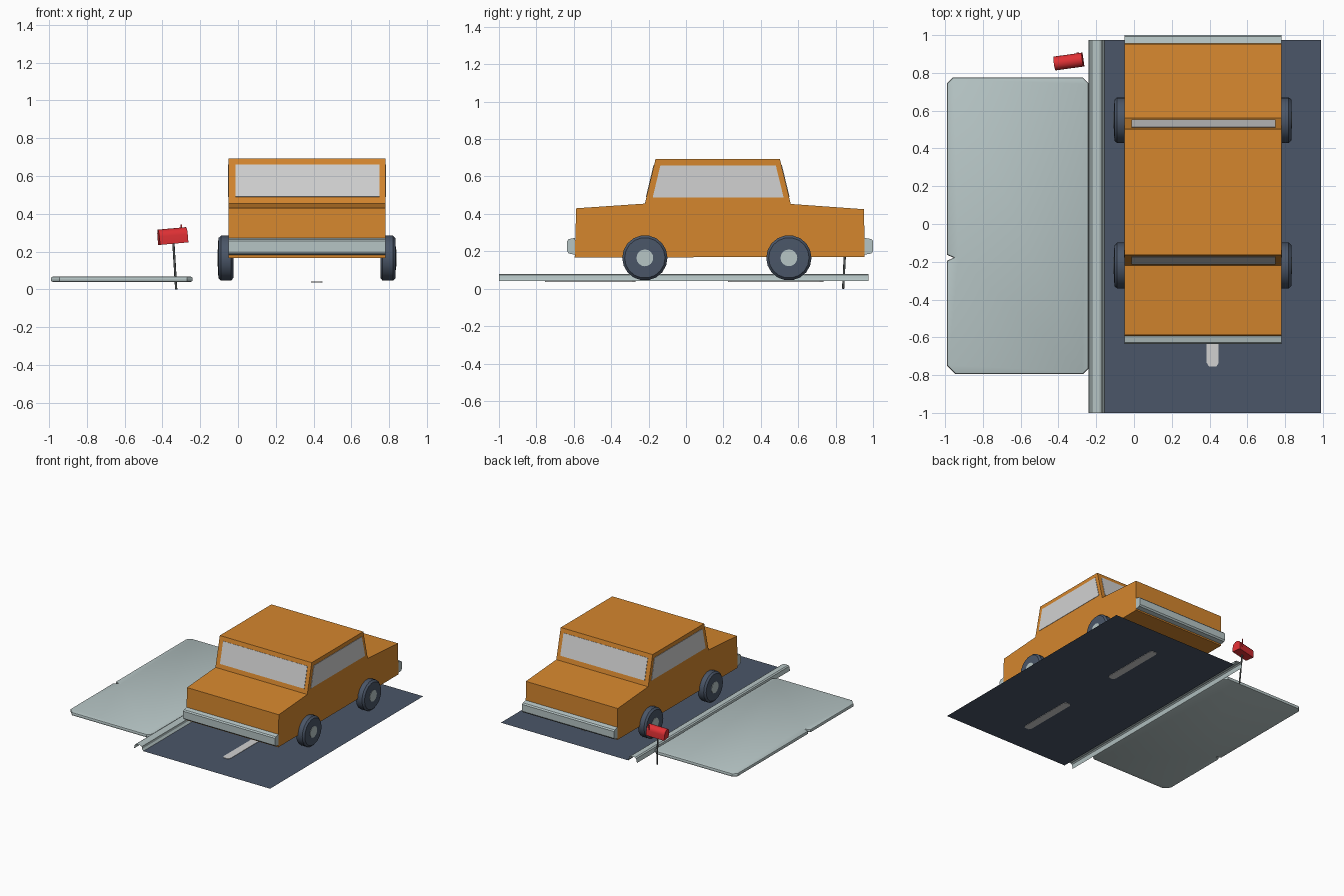
import bpy, bmesh, math
from mathutils import Vector, Matrix

if "Cube" in bpy.data.objects:
    bpy.data.objects.remove(bpy.data.objects["Cube"])


def material(name, r, g, b):
    m = bpy.data.materials.new(name)
    m.diffuse_color = (r, g, b, 1)
    m.use_nodes = True
    m.node_tree.nodes["Principled BSDF"].inputs["Base Color"].default_value = m.diffuse_color
    return m


ORANGE = material("orange_paint", 0.66, 0.24, 0.027)
SLATE = material("dark_slate", 0.069, 0.093, 0.138)
GREY = material("pale_grey", 0.47, 0.56, 0.56)
WHITE = material("off_white", 0.64, 0.64, 0.64)
RED = material("red_paint", 0.74, 0.03, 0.035)
POLE = material("pole_grey", 0.09, 0.1, 0.1)


def finish(name, bm, mat, smooth=None, fix=True):
    if fix:
        bmesh.ops.recalc_face_normals(bm, faces=bm.faces)
    me = bpy.data.meshes.new(name)
    bm.to_mesh(me)
    bm.free()
    ob = bpy.data.objects.new(name, me)
    bpy.context.collection.objects.link(ob)
    me.materials.append(mat)
    if smooth:
        bpy.context.view_layer.objects.active = ob
        ob.select_set(True)
        bpy.ops.object.shade_smooth_by_angle(angle=math.radians(smooth))
        ob.select_set(False)
    return ob


def prism(name, pts, axis, a, b, mat, smooth=None, bevel=0):
    """Closed solid: 2D outline swept along x (pts are y,z) or z (pts are x,y)."""
    bm = bmesh.new()

    def co(p, t):
        return (t, p[0], p[1]) if axis == "x" else (p[0], p[1], t)

    face = bm.faces.new([bm.verts.new(co(p, a)) for p in pts])
    ext = bmesh.ops.extrude_face_region(bm, geom=[face])
    verts = [g for g in ext["geom"] if isinstance(g, bmesh.types.BMVert)]
    bmesh.ops.translate(bm, verts=verts, vec=Vector(co((0, 0), b - a)))
    if bevel:
        rim = [e for e in bm.edges if abs(e.verts[0].co.z - e.verts[1].co.z) < 1e-6]
        bmesh.ops.bevel(bm, geom=rim, offset=bevel, segments=2, profile=0.5, affect="EDGES")
    return finish(name, bm, mat, smooth)


def lathe(name, prof, sides, side_x, y, z, sign, mat):
    """Revolve (x offset, radius) points about the x axis."""
    bm = bmesh.new()
    rings = []
    for dx, r in prof:
        rings.append([bm.verts.new((side_x + sign * dx,
                                    y + r * math.cos(2 * math.pi * i / sides),
                                    z + r * math.sin(2 * math.pi * i / sides)))
                      for i in range(sides)])
    for p, q in zip(rings, rings[1:]):
        for i in range(sides):
            j = (i + 1) % sides
            bm.faces.new((p[i], p[j], q[j], q[i]))
    bm.faces.new(rings[0])
    bm.faces.new(rings[-1])
    return finish(name, bm, mat, 35)


def plate(name, corners, normal, mat, t=0.003):
    """Thin panel sitting on a surface."""
    bm = bmesh.new()
    n = Vector(normal).normalized() * t
    lo = [bm.verts.new(Vector(c) - n) for c in corners]
    hi = [bm.verts.new(Vector(c) + n) for c in corners]
    bm.faces.new(lo)
    bm.faces.new(hi)
    for i in range(len(lo)):
        j = (i + 1) % len(lo)
        bm.faces.new((lo[i], lo[j], hi[j], hi[i]))
    return finish(name, bm, mat)


# Road sheet
bm = bmesh.new()
bm.faces.new([bm.verts.new((x, y, 0.04)) for x, y in
              ((-0.16, -1), (0.99, -1), (0.99, 0.975), (-0.16, 0.975))])
finish("road", bm, SLATE, fix=False)

# Lane stripes, visible from above and below
for i, (y0, y1) in enumerate(((-0.755, -0.27), (0.225, 0.735))):
    c = 0.012
    prism(f"lane_stripe_{i}", [(0.385 + c, y0), (0.448 - c, y0), (0.448, y0 + 0.02), (0.448, y1 - 0.02),
                               (0.448 - c, y1), (0.385 + c, y1), (0.385, y1 - 0.02), (0.385, y0 + 0.02)],
          "z", 0.037, 0.043, WHITE)

# Kerb: open folded sheet
bm = bmesh.new()
prev = None
for x, z in ((-0.24, 0.04), (-0.232, 0.073), (-0.222, 0.08), (-0.182, 0.08), (-0.17, 0.073), (-0.167, 0.055), (-0.155, 0.04)):
    cur = (bm.verts.new((x, -1, z)), bm.verts.new((x, 0.975, z)))
    if prev:
        bm.faces.new((prev[0], cur[0], cur[1], prev[1]))
    prev = cur
finish("kerb", bm, GREY, fix=False)

# Pavement slab with clipped corners and a small notch
prism("pavement_slab", [(-0.945, -0.795), (-0.27, -0.795), (-0.24, -0.765), (-0.24, 0.745), (-0.27, 0.775),
                        (-0.96, 0.775), (-0.99, 0.745), (-0.99, -0.163), (-0.955, -0.178), (-0.99, -0.195),
                        (-0.99, -0.75)], "z", 0.04, 0.068, GREY, smooth=40, bevel=0.01)

# Car body
X0, X1 = -0.05, 0.78
prism("car_body", [(-0.595, 0.167), (-0.587, 0.43), (-0.22, 0.455), (-0.163, 0.693), (0.502, 0.693),
                   (0.56, 0.453), (0.952, 0.425), (0.955, 0.17)], "x", X0, X1, ORANGE)

# Bumpers
bump = [(0, 0.272), (0.034, 0.265), (0.042, 0.255), (0.042, 0.2), (0.034, 0.188), (0, 0.182)]
prism("front_bumper", [(-0.593 - d, z) for d, z in bump], "x", X0, X1, GREY)
prism("rear_bumper", [(0.955 + d * 1.07, z) for d, z in bump], "x", X0, X1, GREY)

# Side windows
for name, x, s in (("left", X0, -1), ("right", X1, 1)):
    plate(f"{name}_window", [(x, y, z) for y, z in
                             ((-0.178, 0.488), (-0.137, 0.66), (0.48, 0.66), (0.522, 0.488))], (s, 0, 0), WHITE)

# Windscreen and rear window, following the sloped cabin ends
for name, yb, yt, zb in (("windscreen", -0.22, -0.163, 0.455), ("rear_window", 0.56, 0.502, 0.453)):
    def on(z):
        return yb + (yt - yb) * (z - zb) / (0.693 - zb)
    s = -1 if yb < 0 else 1
    plate(name, [(-0.013, on(0.49), 0.49), (0.748, on(0.49), 0.49),
                 (0.748, on(0.66), 0.66), (-0.013, on(0.66), 0.66)], (0, s * 1, 0.24), WHITE)

# Wheels with hub caps
for end, y in (("front", -0.22), ("rear", 0.55)):
    for side, x, s in (("left", -0.024, -1), ("right", 0.753, 1)):
        lathe(f"{end}_{side}_tyre", [(0, 0.105), (0.012, 0.121), (0.066, 0.121), (0.08, 0.108), (0.082, 0.05)],
              18, x, y, 0.165, s, SLATE)
        lathe(f"{end}_{side}_hub", [(0.07, 0.045), (0.0845, 0.045)], 16, x, y, 0.165, s, GREY)

# Letter box: domed box on a leaning pole, with a flag
tilt = Matrix.Translation((-0.346, 0.86, 0.283)) @ Matrix.Rotation(math.radians(8), 4, "Z") \
    @ Matrix.Rotation(math.radians(-5), 4, "Y")
dome = [(-0.037, -0.041), (0.037, -0.041)]
dome += [(0.037 * math.cos(math.pi * i / 8), 0.003 + 0.037 * math.sin(math.pi * i / 8)) for i in range(9)]
box = prism("letter_box", dome, "x", -0.076, 0.076, RED, smooth=35)
flag = prism("letter_box_flag", [(0.037, -0.01), (0.041, -0.01), (0.041, 0.055), (0.037, 0.055)],
             "x", 0.052, 0.06, RED)
for ob in (box, flag):
    ob.matrix_world = tilt

a, b = Vector((-0.327, 0.84, 0)), Vector((-0.342, 0.853, 0.25))
bm = bmesh.new()
bmesh.ops.create_cone(bm, cap_ends=True, segments=8, radius1=0.006, radius2=0.006, depth=(b - a).length)
bmesh.ops.transform(bm, verts=bm.verts, matrix=Matrix.Translation((a + b) / 2)
                    @ (b - a).to_track_quat("Z", "Y").to_matrix().to_4x4())
finish("letter_box_pole", bm, POLE, 50)
